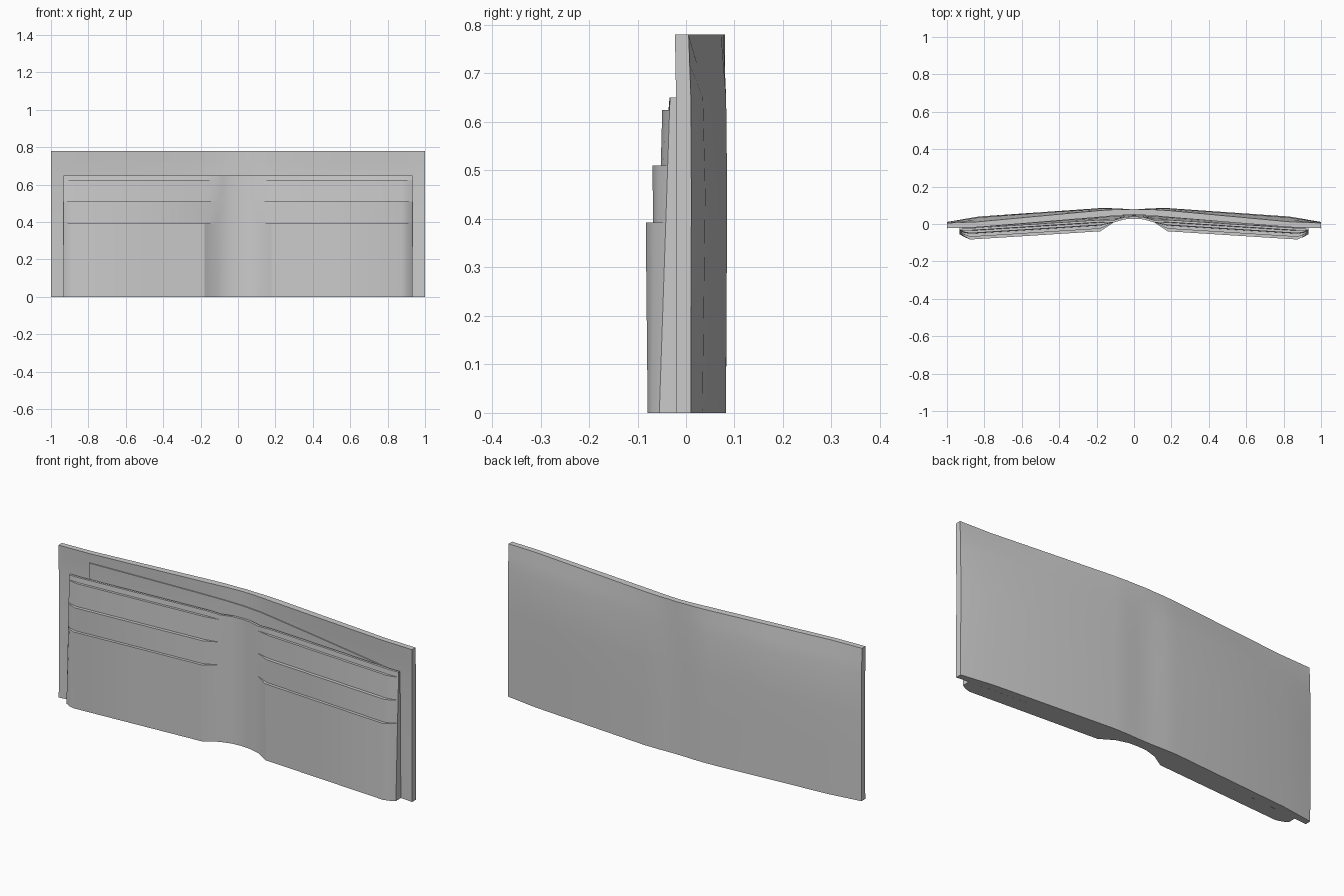
import bpy, bmesh

cube = bpy.data.objects.get("Cube")
if cube:
    bpy.data.objects.remove(cube, do_unlink=True)

grey = bpy.data.materials.new("wallet_grey")
grey.use_nodes = True
grey.diffuse_color = (0.6, 0.6, 0.6, 1)
grey.node_tree.nodes["Principled BSDF"].inputs["Base Color"].default_value = (0.6, 0.6, 0.6, 1)


def lerp(points, x):
    """Piecewise linear value at x from sorted (x, value) pairs."""
    for (x0, v0), (x1, v1) in zip(points, points[1:]):
        if x <= x1:
            return v0 + (v1 - v0) * (x - x0) / (x1 - x0)
    return points[-1][1]


def mirrored(half):
    """Station positions from -x to +x."""
    return [-x for x in reversed(half) if x > 0] + list(half)


def loft(name, rows):
    """Solid from rows of (front points, back points), stacked upward."""
    bm = bmesh.new()
    grid = [[[bm.verts.new(p) for p in side] for side in row] for row in rows]
    n = len(grid[0][0])
    for low, high in zip(grid, grid[1:]):
        for s in (0, 1):
            for i in range(n - 1):
                bm.faces.new((low[s][i], low[s][i + 1], high[s][i + 1], high[s][i]))
        for i in (0, n - 1):
            bm.faces.new((low[0][i], low[1][i], high[1][i], high[0][i]))
    for front, back in (grid[0], grid[-1]):
        for i in range(n - 1):
            bm.faces.new((front[i], front[i + 1], back[i + 1], back[i]))
    bmesh.ops.remove_doubles(bm, verts=bm.verts, dist=0.0002)
    bmesh.ops.recalc_face_normals(bm, faces=bm.faces)
    mesh = bpy.data.meshes.new(name)
    bm.to_mesh(mesh)
    bm.free()
    mesh.materials.append(grey)
    ob = bpy.data.objects.new(name, mesh)
    bpy.context.collection.objects.link(ob)
    bpy.ops.object.select_all(action='DESELECT')
    ob.select_set(True)
    bpy.context.view_layer.objects.active = ob
    bpy.ops.object.shade_smooth_by_angle(angle=0.5)
    return ob


# Outer cover: bent around the spine, leaning in near the top edge
COVER_FRONT = [(0, .05), (.08, .049), (.18, .043), (.83, -.003), (1, -.02)]
COVER_BACK = [(0, .08), (.05, .081), (.1, .084), (.18, .085), (.83, .04), (1, .011)]
LEAN_X = [(0, 0), (.1, .25), (.18, .45), (.83, 1), (1, .2)]
LEAN_Z = [(0, .006), (.45, 0), (.65, .005), (.78, .028)]


def cover_front(x, z):
    return lerp(COVER_FRONT, abs(x)) - .5 * lerp(LEAN_X, abs(x)) * lerp(LEAN_Z, z)


def cover_back(x, z):
    return lerp(COVER_BACK, abs(x)) - lerp(LEAN_X, abs(x)) * lerp(LEAN_Z, z)


xs = mirrored([0, .05, .1, .18, .5, .83, 1])
loft("outer_cover", [([(x, cover_front(x, z), z) for x in xs],
                      [(x, cover_back(x, z), z) for x in xs])
                     for z in (0, .25, .45, .65, .72, .78)])

# Inner panel with stepped card pockets: (height, frontmost y) pairs
TIERS = [(0, -.079), (.393, -.083), (.393, -.068), (.51, -.069),
         (.51, -.052), (.625, -.049), (.625, -.036), (.65, -.034)]


def panel_front(x, z, y):
    edge = -.055 + .022 * z / .65
    return lerp([(0, .028), (.05, .025), (.11, .008), (.18, y + .044),
                 (.875, y), (.908, y * .6 + edge * .4), (.932, edge)], abs(x))


def panel_back(x, z):
    t = z / .65
    return (1 - t) * cover_front(x, z) + t * (panel_front(x, .65, -.034) + .012)


xs = mirrored([0, .05, .08, .11, .18, .5, .875, .908, .932])
loft("inner_card_panel", [([(x, panel_front(x, z, y), z) for x in xs],
                           [(x, panel_back(x, z), z) for x in xs])
                          for z, y in TIERS])

# Divider sheet with a sloping top, lying in the long pocket
TOP = [(-.83, .732), (-.25, .718), (.1, .706), (.4, .683), (.9, .64)]
xs = [-.83, -.5, -.25, -.1, 0, .1, .25, .4, .65, .9]
rows = []
for t in (0, .5, .85, 1):
    front, back = [], []
    for x in xs:
        z = .05 + t * (lerp(TOP, x) - .05)
        y = cover_front(x, z)
        front.append((x, y - .006, z))
        back.append((x, y - .001, z))
    rows.append((front, back))
loft("divider_sheet", rows)
